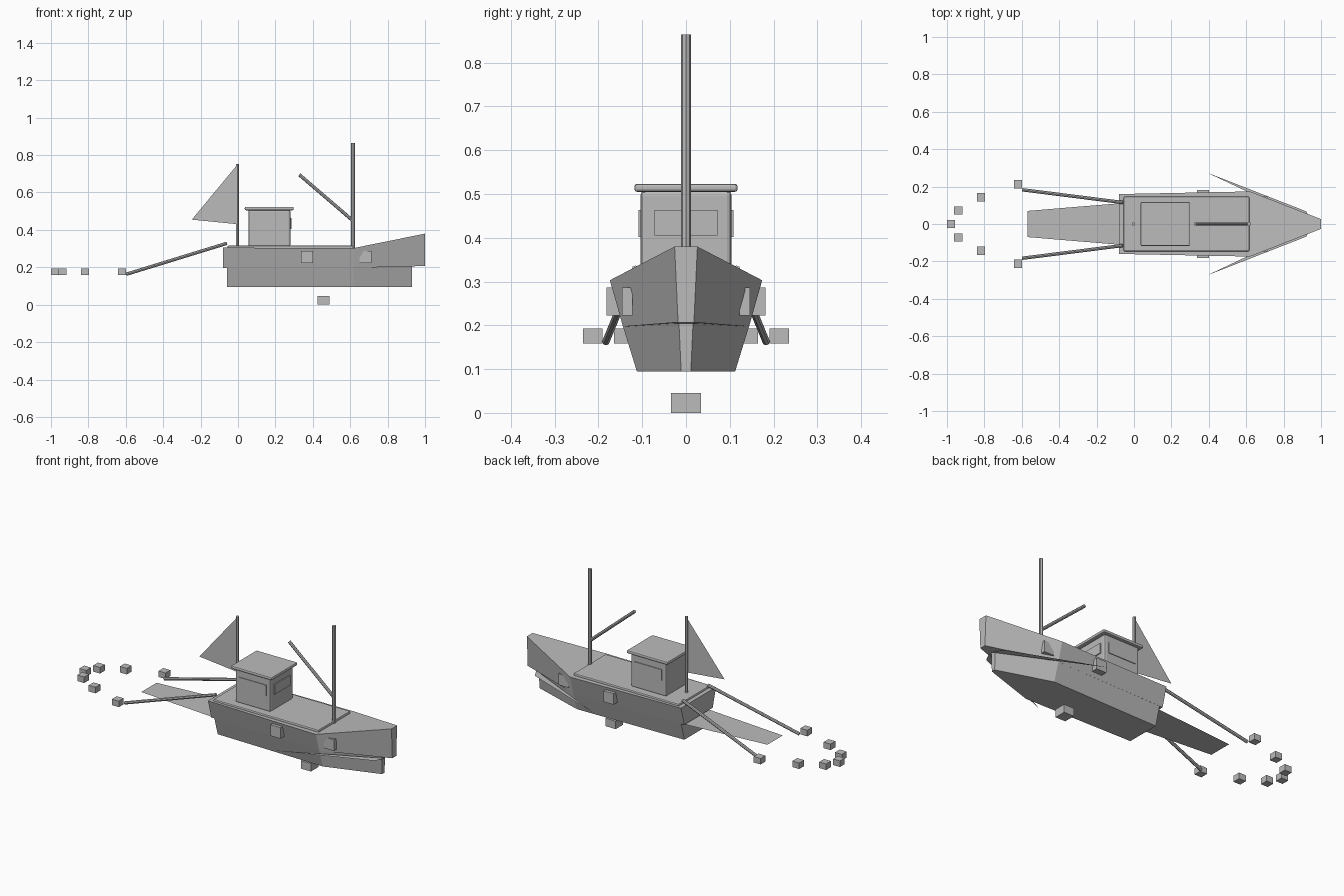
import bpy
import bmesh
from mathutils import Vector

cube = bpy.data.objects.get("Cube")
if cube:
    bpy.data.objects.remove(cube, do_unlink=True)

grey = bpy.data.materials.new("plain_grey")
grey.use_nodes = True
grey.diffuse_color = (0.5, 0.5, 0.5, 1)
grey.node_tree.nodes["Principled BSDF"].inputs["Base Color"].default_value = (0.5, 0.5, 0.5, 1)


def finish(name, bm):
    bmesh.ops.recalc_face_normals(bm, faces=bm.faces)
    mesh = bpy.data.meshes.new(name)
    bm.to_mesh(mesh)
    bm.free()
    mesh.materials.append(grey)
    obj = bpy.data.objects.new(name, mesh)
    bpy.context.scene.collection.objects.link(obj)
    return obj


def box(name, low, high, bevel=0):
    bm = bmesh.new()
    bmesh.ops.create_cube(bm, size=1)
    for v in bm.verts:
        v.co = Vector([lo + (hi - lo) * (c + 0.5) for lo, hi, c in zip(low, high, v.co)])
    obj = finish(name, bm)
    if bevel:
        mod = obj.modifiers.new("soft_edges", "BEVEL")
        mod.width = bevel
        mod.segments = 2
    return obj


def rod(name, start, end, radius, sides=8):
    a, b = Vector(start), Vector(end)
    bm = bmesh.new()
    bmesh.ops.create_cone(bm, cap_ends=True, segments=sides, radius1=radius,
                          radius2=radius, depth=(b - a).length)
    turn = (b - a).to_track_quat("Z", "Y")
    for v in bm.verts:
        v.co = turn @ v.co + (a + b) / 2
    return finish(name, bm)


def sheet(name, points):
    bm = bmesh.new()
    bm.faces.new([bm.verts.new(p) for p in points])
    return finish(name, bm)


def hull(name, stations):
    # each station: x, top height, top half width, bottom height, bottom half width
    bm = bmesh.new()
    rings = []
    for x, zt, wt, zb, wb in stations:
        ring = [(x, -wt, zt), (x, wt, zt), (x, wb, zb), (x, -wb, zb)]
        rings.append([bm.verts.new(p) for p in ring])
    for a, b in zip(rings, rings[1:]):
        for i in range(4):
            j = (i + 1) % 4
            bm.faces.new((a[i], a[j], b[j], b[i]))
    bm.faces.new(rings[0])
    bm.faces.new(rings[-1])
    return finish(name, bm)


# Hull, deck and keel block
hull("upper_hull", [(-0.08, 0.305, 0.16, 0.197, 0.13),
                    (0.62, 0.303, 0.174, 0.197, 0.144),
                    (1.0, 0.38, 0.026, 0.207, 0.018)])
hull("lower_hull", [(-0.06, 0.204, 0.132, 0.094, 0.1),
                    (0.62, 0.204, 0.146, 0.094, 0.112),
                    (0.93, 0.204, 0.016, 0.094, 0.011)])
box("deck", (-0.056, -0.146, 0.295), (0.617, 0.146, 0.316), 0.006)
box("keel_block", (0.426, -0.034, 0), (0.49, 0.034, 0.046))

# Cabin, roof and windows
box("cabin", (0.055, -0.104, 0.31), (0.28, 0.104, 0.507), 0.01)
box("cabin_roof", (0.036, -0.118, 0.505), (0.298, 0.118, 0.523), 0.006)
box("cabin_front_window", (0.278, -0.072, 0.405), (0.286, 0.072, 0.463))

# Masts, boom and sail
rod("aft_mast", (-0.003, 0, 0.31), (-0.003, 0, 0.753), 0.009)
rod("fore_mast", (0.615, 0, 0.3), (0.615, 0, 0.864), 0.011)
rod("boom", (0.61, 0, 0.453), (0.328, 0, 0.695), 0.009)
sheet("sail", [(0, 0, 0.753), (-0.247, 0, 0.455), (0, 0, 0.43)])

# Net trailing on the water line
water = 0.19
sheet("net", [(-0.05, -0.113, water), (-0.05, 0.113, water),
              (-0.57, 0.07, water), (-0.57, -0.07, water)])

# Paired side parts
for side, s in (("left", 1), ("right", -1)):
    def side_box(name, x0, x1, y0, y1, z0, z1):
        ys = sorted((s * y0, s * y1))
        box(side + "_" + name, (x0, ys[0], z0), (x1, ys[1], z1))

    side_box("cabin_window", 0.08, 0.255, 0.1, 0.108, 0.402, 0.464)
    side_box("mid_fender", 0.336, 0.4, 0.14, 0.182, 0.222, 0.286)
    side_box("bow_fender", 0.65, 0.715, 0.122, 0.146, 0.222, 0.286)
    rod(side + "_net_pole", (-0.06, s * 0.115, 0.328), (-0.597, s * 0.183, 0.163), 0.009)
    sheet(side + "_bow_wave", [(0.39, s * 0.275, water), (0.95, s * 0.01, water),
                               (0.92, s * 0.068, water)])

# Ring of net floats
for i, (x, y) in enumerate([(-0.62, 0.213), (-0.818, 0.143), (-0.94, 0.072), (-0.978, 0)]):
    for s in ((1, -1) if y else (1,)):
        box("net_float_%d" % i, (x - 0.022, s * y - 0.022, 0.158),
            (x + 0.022, s * y + 0.022, 0.193))
